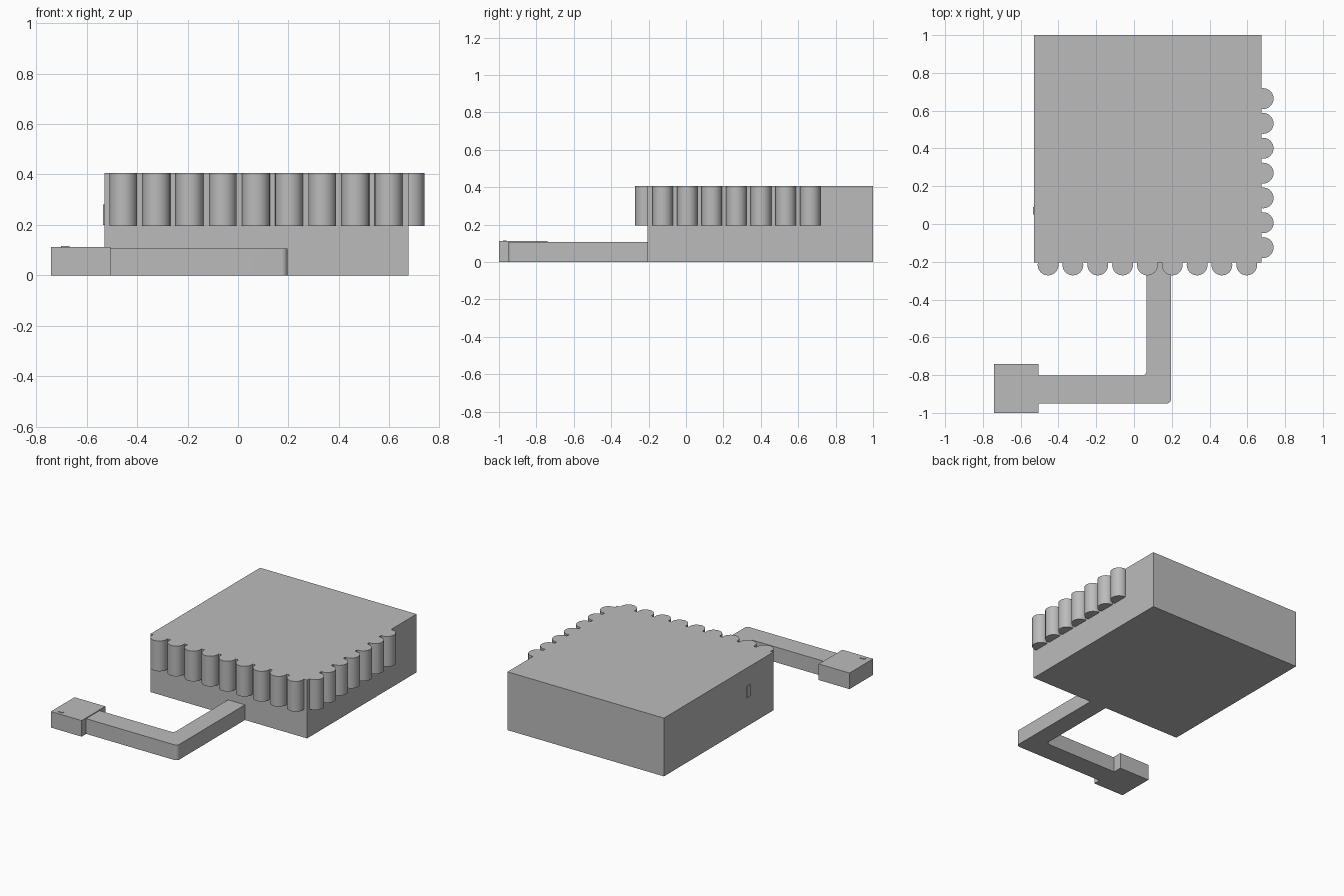
import bpy, bmesh, math

default = bpy.data.objects.get("Cube")
if default:
    bpy.data.objects.remove(default, do_unlink=True)

grey = bpy.data.materials.new("plain grey")
grey.use_nodes = True
tone = (0.5, 0.5, 0.5, 1)
grey.diffuse_color = tone
grey.node_tree.nodes["Principled BSDF"].inputs["Base Color"].default_value = tone


def prism(name, outline, z0, z1, smooth=False):
    """Extrude a counter-clockwise outline from z0 up to z1."""
    bm = bmesh.new()
    low = [bm.verts.new((x, y, z0)) for x, y in outline]
    high = [bm.verts.new((x, y, z1)) for x, y in outline]
    bm.faces.new(low[::-1])
    bm.faces.new(high)
    n = len(outline)
    for i in range(n):
        j = (i + 1) % n
        bm.faces.new((low[i], low[j], high[j], high[i]))
    mesh = bpy.data.meshes.new(name)
    bm.to_mesh(mesh)
    bm.free()
    mesh.materials.append(grey)
    obj = bpy.data.objects.new(name, mesh)
    bpy.context.collection.objects.link(obj)
    if smooth:
        bpy.ops.object.select_all(action="DESELECT")
        obj.select_set(True)
        bpy.context.view_layer.objects.active = obj
        bpy.ops.object.shade_smooth_by_angle(angle=math.radians(35))
    return obj


def box(name, x0, x1, y0, y1, z0, z1):
    return prism(name, [(x0, y0), (x1, y0), (x1, y1), (x0, y1)], z0, z1)


def arc(cx, cy, r, start, end, steps=8):
    angles = [math.radians(start + (end - start) * i / steps) for i in range(steps + 1)]
    return [(cx + r * math.cos(a), cy + r * math.sin(a)) for a in angles]


# Main block
LEFT, RIGHT, FRONT, BACK, TOP = -0.53, 0.676, -0.205, 1.0, 0.406
box("main_block", LEFT, RIGHT, FRONT, BACK, 0, TOP)

# Rows of upright half-sunk columns along the front and the left side
PITCH, RADIUS = 0.1315, 0.055


def column(name, x, y):
    prism(name, arc(x, y, RADIUS, 0, 348.75, 31), 0.195, TOP, True)


for i in range(9):
    column(f"front_column_{i + 1}", -0.455 + i * PITCH, -0.217)
for i in range(7):
    column(f"side_column_{i + 1}", 0.684, -0.125 + i * PITCH)

# Bent arm with rounded elbow
elbow = [(-0.51, -0.95)]
elbow += arc(0.172, -0.925, 0.025, -90, 0)
elbow += [(0.197, -0.2), (0.067, -0.2)]
elbow += arc(0.042, -0.777, 0.025, 0, -90)
elbow += [(-0.51, -0.802)]
prism("bent_arm", elbow, 0, 0.106, True)

# End box with a small raised tab
box("end_box", -0.742, -0.505, -1.0, -0.74, 0, 0.112)
box("end_tab", -0.702, -0.668, -0.978, -0.96, 0.105, 0.116)

# Thin plate on the right side of the block
box("side_plate", -0.535, -0.525, 0.05, 0.09, 0.2, 0.28)
